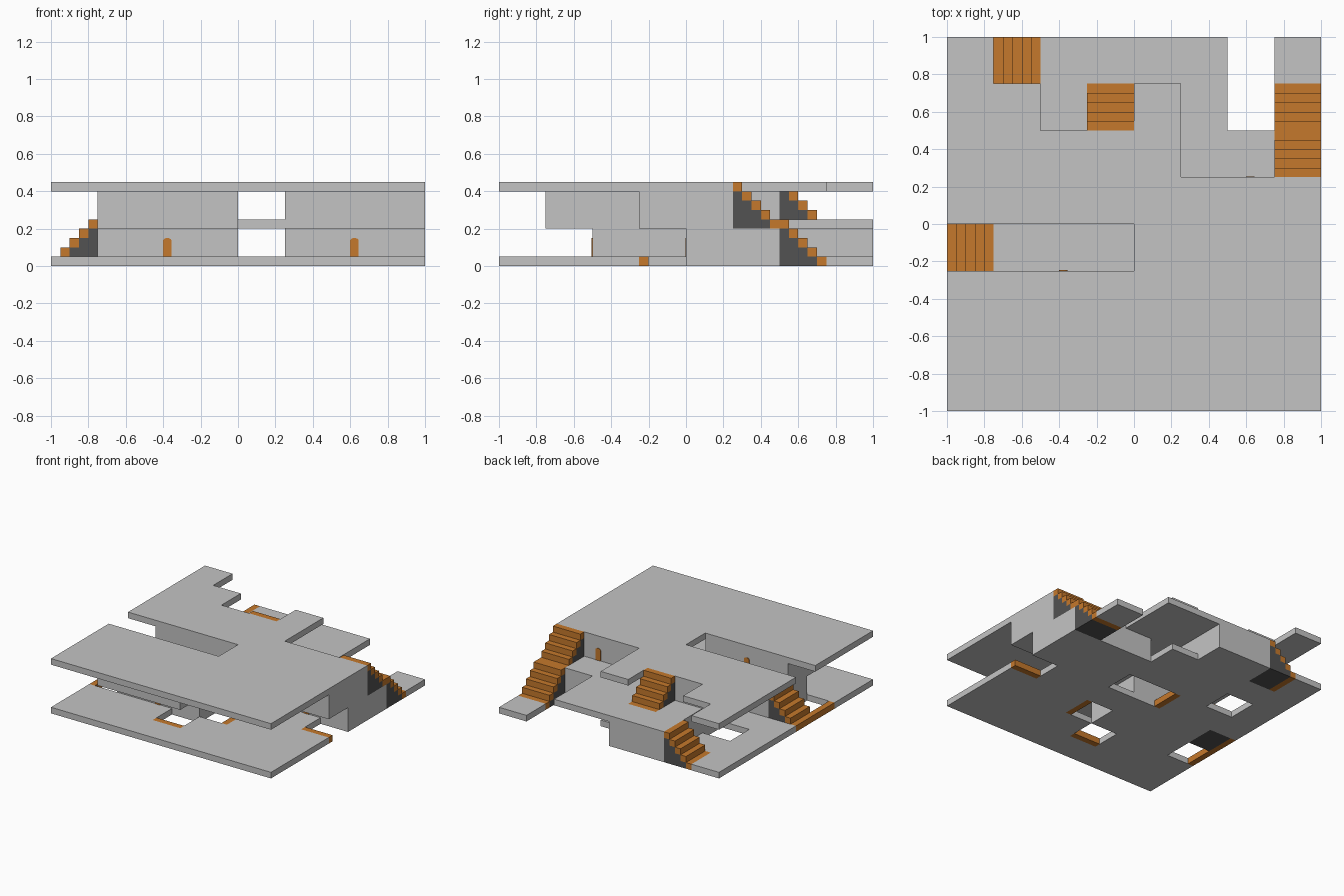
import bpy, bmesh, math

cube = bpy.data.objects.get("Cube")
if cube:
    bpy.data.objects.remove(cube, do_unlink=True)

CELL, STEP = 0.25, 0.05


def material(name, rgb):
    m = bpy.data.materials.new(name)
    m.use_nodes = True
    m.diffuse_color = (*rgb, 1)
    bsdf = next(n for n in m.node_tree.nodes if n.type == 'BSDF_PRINCIPLED')
    bsdf.inputs["Base Color"].default_value = (*rgb, 1)
    return m


GREY = material("concrete grey", (0.55, 0.55, 0.55))
ORANGE = material("tread orange", (0.56, 0.19, 0.025))
DARK = material("stair core dark", (0.085, 0.085, 0.085))


def finish(bm, name, mats):
    bmesh.ops.recalc_face_normals(bm, faces=bm.faces[:])
    me = bpy.data.meshes.new(name)
    bm.to_mesh(me)
    bm.free()
    for m in mats:
        me.materials.append(m)
    ob = bpy.data.objects.new(name, me)
    bpy.context.scene.collection.objects.link(ob)
    return ob


def add_box(bm, x0, x1, y0, y1, z0, z1, mat=0):
    verts = bmesh.ops.create_cube(bm, size=1)["verts"]
    for v in verts:
        v.co = (x1 if v.co.x > 0 else x0, y1 if v.co.y > 0 else y0, z1 if v.co.z > 0 else z0)
    for f in {f for v in verts for f in v.link_faces}:
        f.material_index = mat


def box(name, x0, x1, y0, y1, z0, z1, mat=GREY):
    bm = bmesh.new()
    add_box(bm, x0, x1, y0, y1, z0, z1)
    return finish(bm, name, [mat])


def cells(x0, x1, y0, y1):
    """Grid cells covered by a rectangle"""
    n = lambda v: round(v / CELL)
    return {(i, j) for i in range(n(x0), n(x1)) for j in range(n(y0), n(y1))}


def slab(name, area, z):
    """Floor plate with openings, made from grid cells"""
    bm = bmesh.new()
    for i, j in sorted(area):
        bm.faces.new([bm.verts.new(((i + a) * CELL, (j + b) * CELL, z))
                      for a, b in ((0, 0), (1, 0), (1, 1), (0, 1))])
    bmesh.ops.remove_doubles(bm, verts=bm.verts[:], dist=0.001)
    ext = bmesh.ops.extrude_face_region(bm, geom=bm.faces[:])
    for g in ext["geom"]:
        if isinstance(g, bmesh.types.BMVert):
            g.co.z += STEP
    bmesh.ops.recalc_face_normals(bm, faces=bm.faces[:])
    bmesh.ops.dissolve_limit(bm, angle_limit=0.01, verts=bm.verts[:], edges=bm.edges[:])
    return finish(bm, name, [GREY])


def stair(name, x, y, z, axis):
    """Five treads over a dark core; climbs toward +x or toward -y"""
    bm = bmesh.new()
    for i in range(5):
        if axis == 'x':
            r = (x + i * STEP, x + (i + 1) * STEP, y, y + CELL)
        else:
            top = y + CELL - i * STEP
            r = (x, x + CELL, top - STEP, top)
        add_box(bm, *r, z + i * STEP, z + (i + 1) * STEP, 0)
        if i:
            add_box(bm, *r, z, z + i * STEP, 1)
    return finish(bm, name, [ORANGE, DARK])


def door(name, x, y, z):
    """Thin arched plate straddling a wall face"""
    w, h, t = 0.0225, 0.1, 0.004
    pts = [(-w, 0), (w, 0)]
    pts += [(w * math.cos(a), h - w * 0.6 + w * 0.6 * math.sin(a))
            for a in (math.pi * k / 8 for k in range(9))]
    bm = bmesh.new()
    face = bm.faces.new([bm.verts.new((x + px, y - t, z + pz)) for px, pz in pts])
    ext = bmesh.ops.extrude_face_region(bm, geom=[face])
    for g in ext["geom"]:
        if isinstance(g, bmesh.types.BMVert):
            g.co.y += 2 * t
    return finish(bm, name, [ORANGE])


# Ground floor with stairwells and the open rear notch
ground = cells(-1, 1, -1, 1)
for hole in ((-1, -.75, -.5, 0), (-.25, 0, -.75, -.5), (0, .25, -.5, -.25),
             (.75, 1, -.25, 0), (-.25, .25, 0, .25), (-.75, -.5, .25, .5),
             (-.75, -.5, .75, 1), (.75, 1, .5, .75), (.25, .75, .5, 1), (0, .25, .75, 1)):
    ground -= cells(*hole)
slab("ground_floor", ground, 0)

# Middle floor
middle = cells(-.75, 0, -.75, -.25) | cells(-.75, 1, -.25, .5) | cells(-.5, .5, .5, 1)
middle -= cells(.75, 1, .25, .5) | cells(-.25, 0, .5, .75)
slab("middle_floor", middle, 0.2)

# Roof with side slot and stepped rear edge
roof = cells(-1, 1, -1, 1) - cells(-1, 0, -.25, 0)
for cut in ((.25, 1, .25, 1), (0, .25, .75, 1), (-.5, 0, .5, 1), (-.75, -.5, .75, 1)):
    roof -= cells(*cut)
slab("roof", roof, 0.4)

# Rooms on both storeys
for name, r, z in (("lower_front_room", (-.75, 0, -.5, 0), 0),
                   ("lower_side_room", (.25, 1, 0, .5), 0),
                   ("lower_rear_room", (-.5, 0, .25, 1), 0),
                   ("upper_front_room", (-.75, 0, -.75, -.25), .2),
                   ("upper_side_room", (.25, 1, -.25, .25), .2),
                   ("upper_rear_room", (-.75, 0, 0, .5), .2)):
    box(name, *r, z + STEP, z + 0.2)

# Full stairs
stair("front_stair", -1, -.25, 0, 'x')
stair("rear_stair", -.75, .75, 0, 'x')
stair("lower_side_stair", .75, .5, 0, 'y')
stair("upper_side_stair", .75, .25, .2, 'y')
stair("upper_rear_stair", -.25, .5, .2, 'y')

# Top treads of the stairs that lead down
for k, r in enumerate(((-1, -.95, -.5, -.25), (-.25, 0, -.75, -.7), (.2, .25, -.5, -.25),
                       (.75, 1, -.25, -.2), (-.25, -.2, 0, .25))):
    box(f"down_tread_{k + 1}", *r, 0, STEP, ORANGE)

# Doors
door("lower_front_door", -.378, -.5, STEP)
door("lower_side_door", .622, 0, STEP)
door("upper_front_door", -.378, -.25, .25)
door("upper_side_door", .622, .25, .25)
